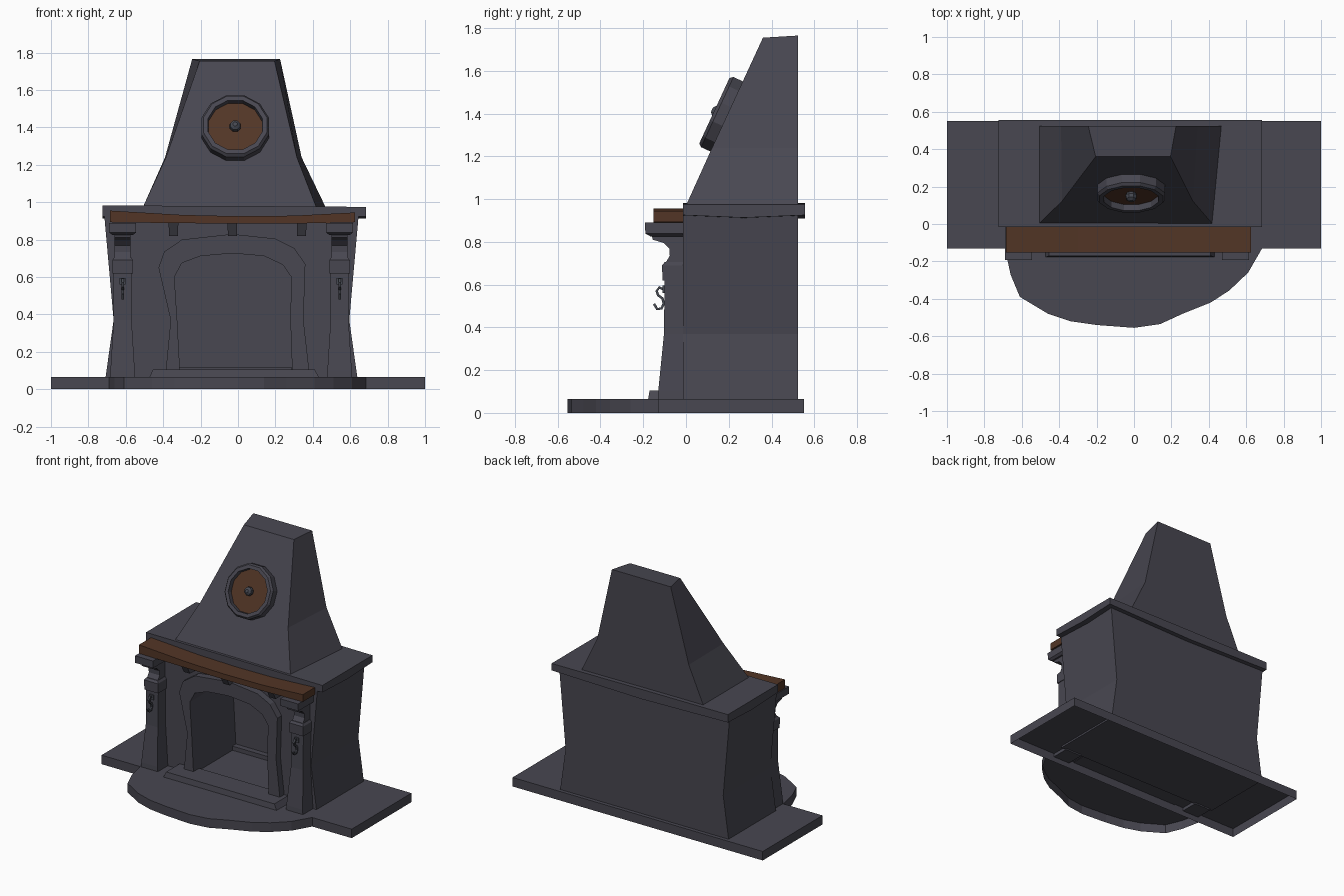
import bpy, bmesh, math
from mathutils import Vector, Matrix

if "Cube" in bpy.data.objects:
    bpy.data.objects.remove(bpy.data.objects["Cube"])


def material(name, rgb):
    m = bpy.data.materials.new(name)
    m.diffuse_color = (*rgb, 1)
    m.use_nodes = True
    m.node_tree.nodes["Principled BSDF"].inputs["Base Color"].default_value = m.diffuse_color
    return m


STONE = material("charcoal stone", (0.065, 0.063, 0.082))
WOOD = material("brown wood", (0.085, 0.036, 0.019))
IRON = material("dark iron", (0.062, 0.067, 0.084))
CX = -0.035  # the fireplace sits slightly left of the slab centre


def loft(name, rings, mat=STONE, start=True, end=True, closed=False):
    """Skin a list of equal-length point rings, with optional end caps."""
    bm = bmesh.new()
    vs = [[bm.verts.new(p) for p in r] for r in rings]
    n = len(vs[0])
    pairs = list(zip(vs, vs[1:])) + ([(vs[-1], vs[0])] if closed else [])
    for a, b in pairs:
        for i in range(n):
            j = (i + 1) % n
            bm.faces.new((a[i], a[j], b[j], b[i]))
    if start and not closed:
        bm.faces.new(vs[0][::-1])
    if end and not closed:
        bm.faces.new(vs[-1])
    bmesh.ops.recalc_face_normals(bm, faces=bm.faces[:])
    me = bpy.data.meshes.new(name)
    bm.to_mesh(me)
    bm.free()
    me.materials.append(mat)
    ob = bpy.data.objects.new(name, me)
    bpy.context.collection.objects.link(ob)
    return ob


def rect(x0, x1, y0, y1, z):
    return [(x0, y0, z), (x1, y0, z), (x1, y1, z), (x0, y1, z)]


def box(name, x0, x1, y0, y1, z0, z1, mat=STONE, **kw):
    return loft(name, [rect(x0, x1, y0, y1, z0), rect(x0, x1, y0, y1, z1)], mat, **kw)


def xz(points, y):
    return [(x, y, z) for x, z in points]


# Base slab and rounded hearth, both hollow underneath
box("base_slab", -1, 1, -0.13, 0.552, 0, 0.065, start=False)
curve = [(-0.69, -0.13), (-0.66, -0.27), (-0.61, -0.39), (-0.46, -0.48), (-0.34, -0.52),
         (-0.2, -0.54), (0, -0.555), (0.14, -0.535), (0.26, -0.48), (0.41, -0.42),
         (0.51, -0.355), (0.61, -0.26), (0.685, -0.13)]
loft("hearth", [[(x, y, z) for x, y in curve] for z in (0, 0.066)], start=False)

# Waisted body with the arched firebox cut into it
body = loft("body", [rect(CX - h, CX + h, -0.015, 0.525, z)
                     for z, h in ((0.05, 0.675), (0.37, 0.63), (0.93, 0.68))])
inner = [(-0.31, 0.09), (-0.325, 0.37), (-0.34, 0.6), (-0.3, 0.675), (-0.2, 0.712),
         (-0.03, 0.727), (0.14, 0.712), (0.24, 0.665), (0.285, 0.6), (0.28, 0.37), (0.29, 0.09)]
cutter = loft("firebox_cutter", [xz(inner, -0.2), xz(inner, 0.42)])
cutter.hide_render = True
mod = body.modifiers.new("firebox", "BOOLEAN")
mod.object, mod.operation, mod.solver = cutter, "DIFFERENCE", "EXACT"
bpy.context.view_layer.objects.active = body
bpy.ops.object.modifier_apply(modifier=mod.name)
bpy.data.objects.remove(cutter)
box("firebox_ledge", -0.32, 0.285, 0.38, 0.42, 0.085, 0.12)

# Arch surround: inner and outer outlines, front and back
outer = [(-0.39, 0.06), (-0.36, 0.37), (-0.425, 0.65), (-0.395, 0.735), (-0.3, 0.8),
         (-0.03, 0.83), (0.2, 0.805), (0.3, 0.755), (0.36, 0.67), (0.35, 0.37), (0.385, 0.06)]
loft("arch_surround", [xz(outer, 0.0), xz(outer, -0.065), xz(inner, -0.065), xz(inner, 0.0)],
     closed=True)

# Front step
loft("front_step", [rect(-0.475, 0.435, -0.178, 0.0, 0.06),
                    rect(-0.455, 0.41, -0.17, 0.0, 0.105)])

# Cap over the body with a sagging lower edge
cap_x = [(-0.725, 0.925), (CX, 0.91), (0.685, 0.925), (0.685, 0.975), (CX, 0.98), (-0.725, 0.982)]
loft("body_cap", [xz(cap_x, -0.015), [(x, 0.27, z - (0.012 if z < 0.95 else 0)) for x, z in cap_x],
                  xz(cap_x, 0.557)])

# Tapered chimney hood
loft("chimney_hood", [
    [(-0.51, 0.0, 0.97), (0.42, 0.0, 0.97), (0.47, 0.525, 0.97), (-0.51, 0.525, 0.97)],
    [(-0.385, 0.122, 1.24), (0.315, 0.122, 1.24), (0.34, 0.525, 1.24), (-0.39, 0.525, 1.24)],
    [(-0.205, 0.36, 1.755), (0.195, 0.36, 1.755), (0.225, 0.525, 1.765), (-0.245, 0.525, 1.765)]])

# Round medallion lying on the sloping hood
out = Vector((0, -0.908, 0.419))
up = Vector((0, 0.419, 0.908))
tilt = Matrix((Vector((1, 0, 0)), up, out)).transposed().to_4x4()
tilt.translation = Vector((-0.015, 0.187, 1.388))


def circle(r, h, n=12):
    return [tilt @ Vector((r * math.cos(2 * math.pi * (i + 0.5) / n),
                           r * math.sin(2 * math.pi * (i + 0.5) / n), h)) for i in range(n)]


loft("medallion_ring", [circle(0.187, -0.03), circle(0.187, 0.045), circle(0.175, 0.06),
                        circle(0.15, 0.06), circle(0.145, -0.03)], closed=True)
loft("medallion_panel", [circle(0.148, -0.02), circle(0.148, 0.025)], WOOD)
loft("medallion_knob", [circle(0.022, 0.02, 8), circle(0.032, 0.04, 8), circle(0.028, 0.06, 8),
                        circle(0.012, 0.072, 8)], IRON)

# Wooden mantel beam, dipping in the middle
beam = ((-0.685, 0.893, 0.955), (-0.3, 0.888, 0.932), (0, 0.886, 0.925),
        (0.3, 0.886, 0.928), (0.625, 0.893, 0.945))
loft("mantel_beam", [[(x, -0.152, a), (x, -0.01, a), (x, -0.01, b), (x, -0.152, b)]
                     for x, a, b in beam], WOOD)

# Small brackets under the beam
for x in (-0.345, -0.03, 0.34):
    loft("beam_bracket", [rect(x - 0.024, x + 0.024, -0.09, 0.0, 0.82),
                          rect(x - 0.026, x + 0.026, -0.13, 0.0, 0.892)])

# Side pillars with scrolled corbels and hooks
scroll = [(-0.01, 0.85), (-0.165, 0.85), (-0.155, 0.81), (-0.105, 0.795), (-0.078, 0.768),
          (-0.076, 0.735), (-0.1, 0.695), (-0.1, 0.66), (-0.01, 0.66)]
hook_path = [(-0.1, 0.575), (-0.125, 0.587), (-0.137, 0.57), (-0.13, 0.55), (-0.11, 0.535),
             (-0.104, 0.51), (-0.115, 0.488), (-0.135, 0.486), (-0.15, 0.51)]
for side in (-1, 1):
    x = -0.037 + side * 0.58
    loft("pillar", [rect(x - w, x + w, y, 0.0, z) for z, w, y in
                    ((0.04, 0.068, -0.132), (0.1, 0.065, -0.13), (0.37, 0.048, -0.103),
                     (0.64, 0.05, -0.1))])
    loft("pillar_collar", [rect(x - w, x + w, y, 0.0, z) for z, w, y in
                           ((0.62, 0.055, -0.11), (0.69, 0.055, -0.112), (0.705, 0.045, -0.1))])
    loft("corbel_scroll", [[(x + d, y, z) for y, z in scroll] for d in (-0.043, 0.043)])
    loft("corbel_top", [rect(x - w, x + w, y, 0.0, z) for z, w, y in
                        ((0.825, 0.055, -0.165), (0.838, 0.072, -0.19), (0.89, 0.072, -0.192))])
    # Hook: square section swept along a bent path
    rings = []
    for i, (y, z) in enumerate(hook_path):
        a = Vector(hook_path[max(i - 1, 0)])
        b = Vector(hook_path[min(i + 1, len(hook_path) - 1)])
        t = (b - a).normalized() * 0.006
        rings.append([(x + dx, y - s * t.y, z + s * t.x)
                      for dx, s in ((-0.007, -1), (0.007, -1), (0.007, 1), (-0.007, 1))])
    loft("hook", rings, IRON)
    box("hook_plate", x - 0.016, x + 0.016, -0.109, -0.09, 0.56, 0.595, IRON)
